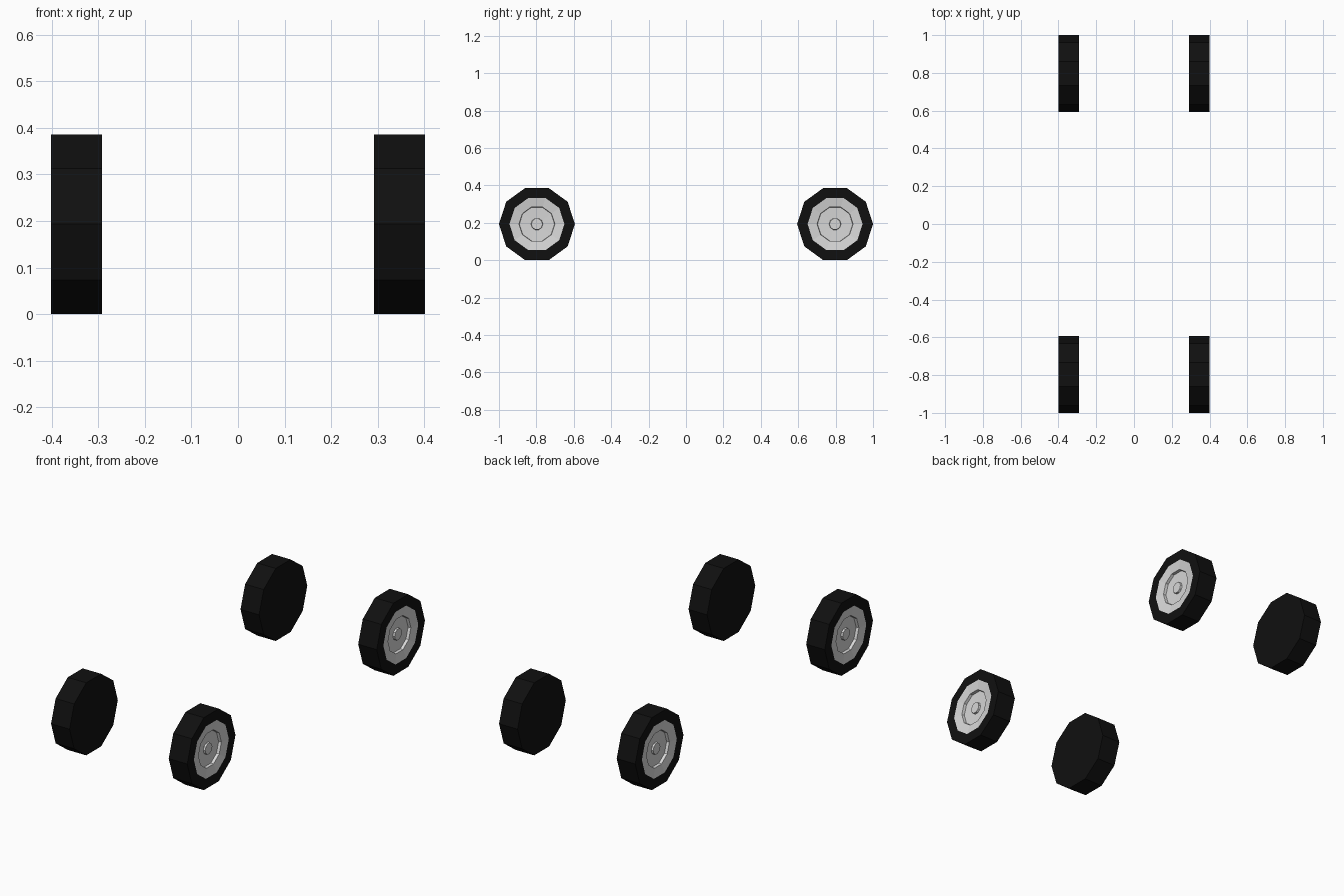
import bpy, bmesh, math

if "Cube" in bpy.data.objects:
    bpy.data.objects.remove(bpy.data.objects["Cube"])

SIDES = 10
RADIUS = 0.203
CENTRE_Y = 0.797
CENTRE_Z = RADIUS * math.sin(math.radians(72))  # flat side rests on the ground


def material(name, rgb):
    m = bpy.data.materials.new(name)
    m.diffuse_color = (*rgb, 1)
    m.use_nodes = True
    m.node_tree.nodes["Principled BSDF"].inputs["Base Color"].default_value = m.diffuse_color
    return m


rubber = material("black rubber", (0.005, 0.005, 0.005))
metal = material("light grey metal", (0.68, 0.68, 0.68))

# Wheel profile from inner side to hub cap: (radius, distance from centre line)
PROFILE = [(RADIUS, 0.292), (RADIUS, 0.401), (0.147, 0.401),   # tyre
           (0.096, 0.393), (0.094, 0.378),                     # dished rim, step
           (0.032, 0.376), (0.030, 0.386)]                     # floor, hub cap
TYRE_SEGMENTS = 2


def wheel(name, side, y):
    bm = bmesh.new()
    rings = []
    for r, x in PROFILE:
        rings.append([bm.verts.new((side * x,
                                    r * math.cos(math.tau * k / SIDES),
                                    r * math.sin(math.tau * k / SIDES)))
                      for k in range(SIDES)])
    bm.faces.new(rings[0])                        # plain inner side
    for i in range(len(rings) - 1):
        a, b = rings[i], rings[i + 1]
        for k in range(SIDES):
            n = (k + 1) % SIDES
            f = bm.faces.new((a[k], a[n], b[n], b[k]))
            f.material_index = 0 if i < TYRE_SEGMENTS else 1
    bm.faces.new(rings[-1]).material_index = 1    # hub cap
    bmesh.ops.recalc_face_normals(bm, faces=bm.faces)
    me = bpy.data.meshes.new(name)
    bm.to_mesh(me)
    bm.free()
    me.materials.append(rubber)
    me.materials.append(metal)
    ob = bpy.data.objects.new(name, me)
    ob.location = (0, y, CENTRE_Z)
    bpy.context.collection.objects.link(ob)


# Four wheels, rims facing outwards
for end, y in (("front", -CENTRE_Y), ("rear", CENTRE_Y)):
    for label, side in (("right", 1), ("left", -1)):
        wheel(f"{end}_{label}_wheel", side, y)
